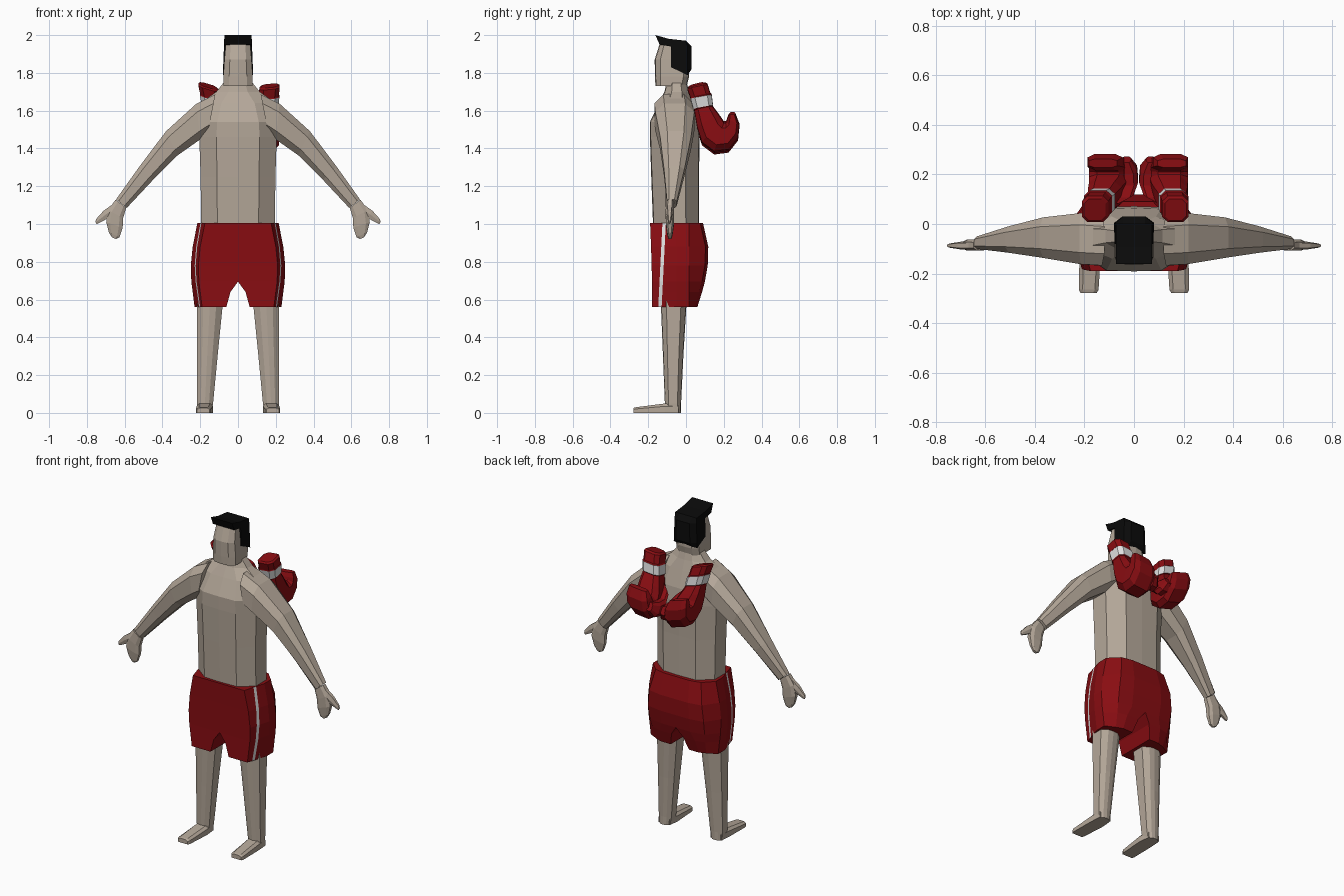
import bpy, bmesh, math
from mathutils import Vector


def material(name, rgb):
    m = bpy.data.materials.new(name)
    m.diffuse_color = (*rgb, 1)
    return m


SKIN = material("skin", (0.46, 0.39, 0.32))
RED = material("red", (0.25, 0.004, 0.006))
WHITE = material("white", (0.75, 0.75, 0.75))
BLACK = material("black", (0.003, 0.003, 0.003))


def loft(name, rings, mats, rule=None, mirror=False):
    """Skin a list of rings, cap both ends; rule(ring, side) picks the material."""
    bm = bmesh.new()
    rows = [[bm.verts.new(p) for p in ring] for ring in rings]
    n = len(rows[0])
    for i in range(len(rows) - 1):
        for j in range(n):
            k = (j + 1) % n
            f = bm.faces.new((rows[i][j], rows[i][k], rows[i + 1][k], rows[i + 1][j]))
            f.material_index = rule(i, j) if rule else 0
    bm.faces.new(rows[0])
    bm.faces.new(rows[-1])
    bmesh.ops.recalc_face_normals(bm, faces=bm.faces)
    mesh = bpy.data.meshes.new(name)
    bm.to_mesh(mesh)
    bm.free()
    for m in mats:
        mesh.materials.append(m)
    ob = bpy.data.objects.new(name, mesh)
    bpy.context.collection.objects.link(ob)
    if mirror:
        ob.modifiers.new("mirror", 'MIRROR')
    return ob


def box_ring(z, x0, x1, yf, yb, cx=0.25, cy=0.25):
    """Horizontal ring: a box with cut corners and a middle point front and back."""
    a, b = (x1 - x0) * cx, (yb - yf) * cy
    m = (x0 + x1) / 2
    return [(x0 + a, yf, z), (m, yf - 0.004, z), (x1 - a, yf, z), (x1, yf + b, z),
            (x1, yb - b, z), (x1 - a, yb, z), (m, yb + 0.004, z), (x0 + a, yb, z),
            (x0, yb - b, z), (x0, yf + b, z)]


def oval_ring(c, u, v, n=8, power=0.7):
    """Rounded ring about c spanned by half-axes u and v."""
    pts = []
    for i in range(n):
        t = 2 * math.pi * (i + 0.5) / n
        cs, sn = math.cos(t), math.sin(t)
        pts.append(c + u * math.copysign(abs(cs) ** power, cs)
                   + v * math.copysign(abs(sn) ** power, sn))
    return pts


# Torso with sloping shoulders and neck
loft("torso", [box_ring(z, -w, w, f, b, c, 0.28) for z, w, f, b, c in (
    (0.98, 0.195, -0.17, 0.065, 0.22), (1.25, 0.198, -0.18, 0.065, 0.22),
    (1.46, 0.205, -0.187, 0.068, 0.22), (1.54, 0.22, -0.187, 0.06, 0.25),
    (1.64, 0.20, -0.14, 0.03, 0.28), (1.70, 0.115, -0.11, 0.012, 0.28),
    (1.75, 0.075, -0.10, 0.0, 0.25))], [SKIN])

# Head
loft("head", [box_ring(z, -w, w, f, b, 0.2, 0.15) for z, w, f, b in (
    (1.73, 0.078, -0.158, 0.0), (1.78, 0.078, -0.16, 0.012),
    (1.87, 0.072, -0.162, 0.012), (1.955, 0.064, -0.135, 0.0))], [SKIN])

# Hair: side profile carried across the head, narrowing at the outer edges
profile = [(-0.162, 2.0), (-0.09, 1.98), (0.0, 1.97), (0.03, 1.94), (0.03, 1.82),
           (0.01, 1.79), (-0.08, 1.83), (-0.08, 1.94), (-0.14, 1.95)]
hair = []
for s, trim in ((-1, 0.025), (-0.6, 0), (0.6, 0), (1, 0.025)):
    hair.append([(s * (0.072 + (2.0 - z) * 0.04), min(y, 0.03 - trim), z) for y, z in profile])
loft("hair", hair, [BLACK])

# Arms: upper edge, lower edge, front and back of each section
arm = []
for tx, tz, bx, bz, f, b in (
        (0.12, 1.685, 0.16, 1.48, -0.165, 0.035), (0.22, 1.635, 0.20, 1.45, -0.16, 0.042),
        (0.38, 1.49, 0.32, 1.365, -0.135, 0.025), (0.52, 1.305, 0.45, 1.235, -0.115, -0.01),
        (0.645, 1.13, 0.59, 1.085, -0.1, -0.05)):
    top, low = Vector((tx, 0, tz)), Vector((bx, 0, bz))
    arm.append(oval_ring((top + low) / 2 + Vector((0, (f + b) / 2, 0)),
                         (top - low) * 0.54, Vector((0, (b - f) * 0.54, 0))))
loft("arm", arm, [SKIN], mirror=True)

# Hands with a thumb
hand = []
for x0, x1, z0, z1, h in ((0.59, 0.65, 1.085, 1.13, 0.022), (0.606, 0.69, 1.03, 1.075, 0.024),
                          (0.608, 0.70, 0.98, 1.01, 0.022), (0.625, 0.685, 0.93, 0.955, 0.014),
                          (0.645, 0.668, 0.92, 0.93, 0.009)):
    c = Vector(((x0 + x1) / 2, -0.085, (z0 + z1) / 2))
    hand.append(oval_ring(c, Vector(((x1 - x0) / 2, 0, (z1 - z0) / 2)), Vector((0, h, 0))))
loft("hand", hand, [SKIN], mirror=True)
loft("thumb", [oval_ring(Vector((x, -0.087, z)), Vector((r * 0.6, 0, r)), Vector((0, r * 0.7, 0)), 6)
               for x, z, r in ((0.64, 1.09, 0.024), (0.70, 1.05, 0.022), (0.745, 1.015, 0.012),
                               (0.752, 1.005, 0.006))], [SKIN], mirror=True)

# Legs and feet
loft("leg", [box_ring(z, x0, x1, f, b, 0.25, 0.2) for z, x0, x1, f, b in (
    (0.0, 0.14, 0.215, -0.105, -0.03), (0.05, 0.132, 0.218, -0.108, -0.03),
    (0.3, 0.108, 0.218, -0.118, -0.018), (0.6, 0.078, 0.218, -0.13, 0.0))],
    [SKIN], mirror=True)
foot = []
for y, x0, x1, h in ((-0.04, 0.14, 0.215, 0.05), (-0.11, 0.133, 0.22, 0.05),
                     (-0.265, 0.143, 0.222, 0.03), (-0.278, 0.15, 0.216, 0.026)):
    foot.append([(x0, y, 0), (x1, y, 0), (x1, y, h * 0.7), (x1 - 0.015, y, h),
                 (x0 + 0.015, y, h), (x0, y, h * 0.7)])
loft("foot", foot, [SKIN], mirror=True)

# Shorts: one half with a side stripe, mirrored
shorts = []
for z, x0, x1, f, b in (
        (0.56, 0.062, 0.23, -0.18, 0.06), (0.64, 0.04, 0.24, -0.18, 0.085),
        (0.695, 0.0, 0.247, -0.18, 0.1), (0.78, 0.0, 0.25, -0.182, 0.115),
        (0.88, 0.0, 0.24, -0.185, 0.118), (1.005, 0.0, 0.215, -0.19, 0.09)):
    s = -0.138 + (z - 0.56) * 0.05                      # stripe position
    edge = lambda y: x1 - 0.04 * (y + 0.05) / (f + 0.05)
    m = x0 + (x1 - x0) * 0.4
    shorts.append([(x0, f, z), (m, f, z), (x1 - 0.04, f, z), (edge(s - 0.009), s - 0.009, z),
                   (edge(s + 0.009), s + 0.009, z), (x1, -0.05, z), (x1, 0.015, z),
                   (x1 - 0.06, b - 0.015, z), (m, b, z), (x0, b, z)])
loft("shorts", shorts, [RED, WHITE], lambda i, j: int(j == 3), mirror=True)

# Boxing gloves hanging behind the shoulders: outer point, inner point, half width
sections = [(0.015, 1.722, 0.10, 1.742, 0.045), (0.008, 1.712, 0.113, 1.735, 0.056),
            (0.025, 1.665, 0.128, 1.685, 0.056), (0.025, 1.66, 0.135, 1.68, 0.06),
            (0.04, 1.605, 0.142, 1.625, 0.06), (0.045, 1.60, 0.138, 1.62, 0.056),
            (0.06, 1.51, 0.17, 1.575, 0.07), (0.085, 1.43, 0.19, 1.545, 0.078),
            (0.15, 1.382, 0.20, 1.53, 0.08), (0.225, 1.392, 0.21, 1.53, 0.08),
            (0.275, 1.455, 0.215, 1.535, 0.078), (0.282, 1.52, 0.218, 1.55, 0.074),
            (0.262, 1.575, 0.228, 1.575, 0.06)]


def glove(side, cuff_x, fist_x, lean):
    def centre_x(z):
        t = min(1, max(0, (1.73 - z) / 0.25))
        return cuff_x + (fist_x - cuff_x) * t
    rings = []
    for ay, az, by, bz, w in sections:
        a, b = Vector((0, ay, az)), Vector((0, by, bz))
        c = (a + b) / 2
        c.x = centre_x(c.z)
        rings.append(oval_ring(c, (b - a) * 0.53, Vector((w, 0, w * lean)), 8, 0.6))
    loft(side + "_glove", rings, [RED, WHITE], lambda i, j: int(i == 3))
    # Thumb lobe on the inner side
    inward = -math.copysign(1, cuff_x)
    lobe = []
    for dx, y, z, r in ((0.03, 0.10, 1.54, 0.03), (0.07, 0.13, 1.49, 0.042),
                        (0.085, 0.18, 1.455, 0.045), (0.085, 0.225, 1.46, 0.04),
                        (0.075, 0.26, 1.485, 0.022)):
        lobe.append(oval_ring(Vector((fist_x + inward * dx, y, z)),
                              Vector((r * 0.85, 0, 0)), Vector((0, -r * 0.6, r)), 8))
    loft(side + "_glove_thumb", lobe, [RED])


glove("right", 0.168, 0.142, 0.1)
glove("left", -0.158, -0.105, -0.3)
